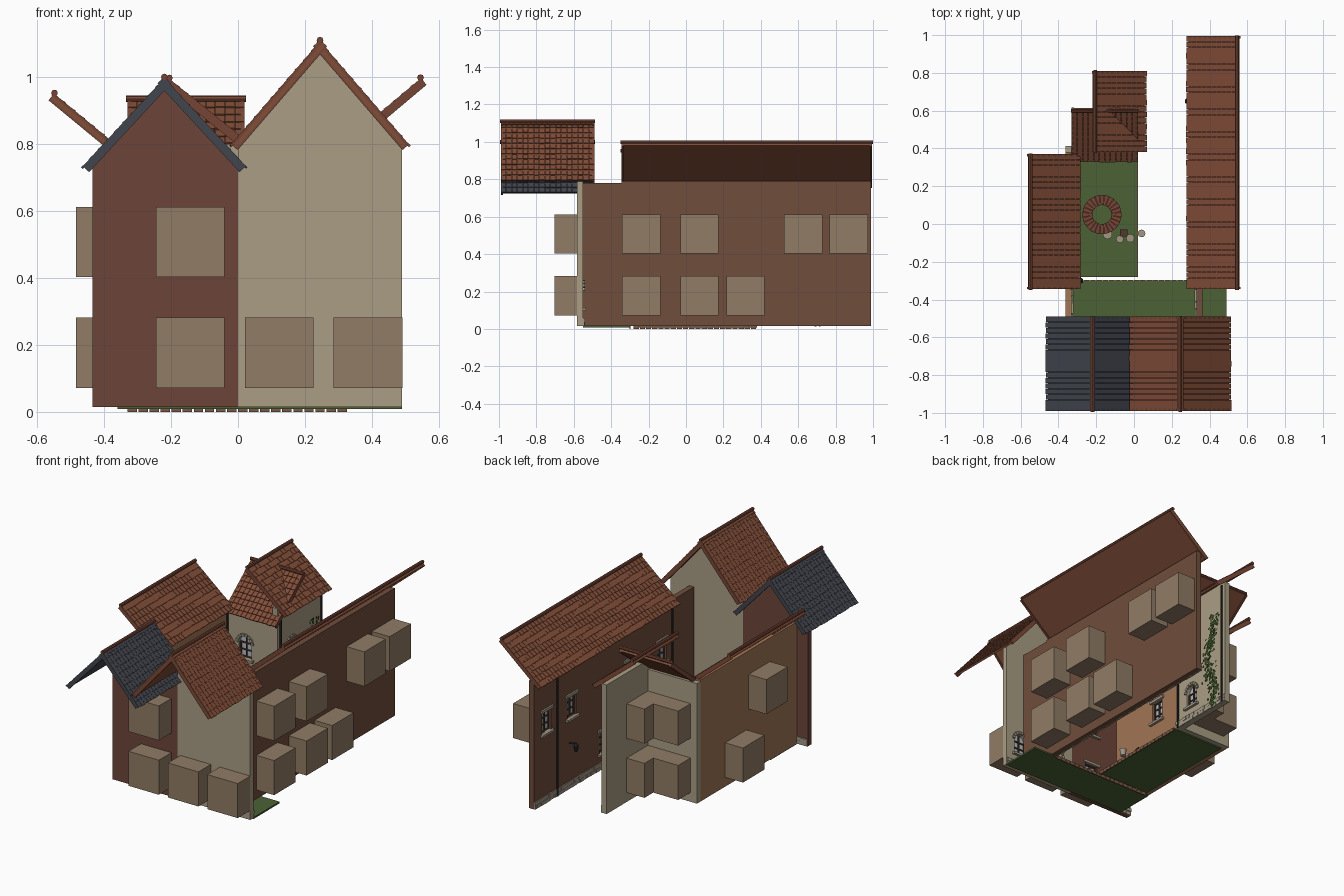
import bpy, bmesh, math, random
from mathutils import Matrix, Vector

if "Cube" in bpy.data.objects:
    bpy.data.objects.remove(bpy.data.objects["Cube"])
random.seed(4)
pi = math.pi
MATS = {}
COL = dict(brick=(.15, .06, .04), brown=(.16, .075, .045), cream=(.40, .34, .23), tan=(.36, .18, .09),
           room=(.28, .20, .13), tile=(.22, .075, .04), slate=(.055, .06, .075), trim=(.18, .06, .035),
           wood=(.08, .04, .025), stone=(.36, .31, .24), glass=(.45, .5, .55), grass=(.07, .12, .035),
           iron=(.02, .02, .02), leaf=(.04, .08, .02), curb=(.2, .1, .06))


def finish(name, bm, col, solid=True):
    if solid:
        bmesh.ops.recalc_face_normals(bm, faces=bm.faces[:])
    me = bpy.data.meshes.new(name)
    bm.to_mesh(me)
    bm.free()
    if col:
        if col not in MATS:
            MATS[col] = bpy.data.materials.new(col)
            MATS[col].diffuse_color = (*COL[col], 1)
        me.materials.append(MATS[col])
    ob = bpy.data.objects.new(name, me)
    bpy.context.scene.collection.objects.link(ob)
    return ob


def box(bm, M, lo, hi):
    lo, hi = Vector(lo), Vector(hi)
    T = M @ Matrix.Translation((lo + hi) / 2) @ Matrix.Diagonal((*(hi - lo), 1))
    return bmesh.ops.create_cube(bm, size=1, matrix=T)['verts']


def prism(bm, M, pts, y0, y1):
    a = [bm.verts.new(M @ Vector((x, y0, z))) for x, z in pts]
    b = [bm.verts.new(M @ Vector((x, y1, z))) for x, z in pts]
    bm.faces.new(a)
    bm.faces.new(b[::-1])
    n = len(pts)
    for i in range(n):
        bm.faces.new((a[i], b[i], b[(i + 1) % n], a[(i + 1) % n]))


def rod(bm, p, q, r, seg=8, r2=None):
    p, q = Vector(p), Vector(q)
    T = Matrix.Translation((p + q) / 2) @ (q - p).to_track_quat('Z', 'Y').to_matrix().to_4x4()
    bmesh.ops.create_cone(bm, cap_ends=True, segments=seg, radius1=r, radius2=r if r2 is None else r2,
                          depth=(q - p).length, matrix=T)


I = Matrix.Identity(4)
W, H, T = .043, .065, .033      # half window width, half window height, wall thickness
rooms, frames, glass, trims, stones = [bmesh.new() for _ in range(5)]


# Wall in local axes: x along the wall, +y into the courtyard; windows are (x, z, arched)
def wall(name, col, origin, angle, profile, windows=()):
    M = Matrix.Translation(origin) @ Matrix.Rotation(angle, 4, 'Z')
    bm = bmesh.new()
    prism(bm, M, profile, -T, 0)
    ob = finish(name, bm, col)
    cut = bmesh.new()
    for x, z, arched in windows:
        if arched:
            arc = [(x + W * math.cos(t * pi / 8), z + .025 + W * math.sin(t * pi / 8)) for t in range(9)]
            for t in range(8):      # arch stones
                R = M @ Matrix.Translation((x, 0, z + .025)) @ Matrix.Rotation(-(t + .5) * pi / 8, 4, 'Y')
                box(trims, R, (W, -.02, -.008), (W + .016, .009, .008))
        else:
            arc = [(x + W, z + H), (x - W, z + H)]
            box(trims, M, (x - W - .015, -.02, z + H), (x + W + .015, .01, z + H + .016))
        outline = [(x - W, z - H), (x + W, z - H)] + arc
        prism(cut, M, outline, -T - .02, .02)
        prism(glass, M, outline, -.022, -.019)
        # sill, frame bars
        box(trims, M, (x - W - .015, -.02, z - H - .014), (x + W + .015, .016, z - H))
        top = z + (.025 if arched else H)
        for bx in (-W + .004, 0, W - .004):
            box(frames, M, (x + bx - .004, -.024, z - H), (x + bx + .004, -.012, z + H if bx == 0 else top))
        for bz in (z - H + .004, z - .02, z + .022, top - .004):
            box(frames, M, (x - W, -.024, bz - .003), (x + W, -.012, bz + .003))
        # open-fronted room behind the window
        vs = box(rooms, M, (x - .1025, -T - .12, z - .105), (x + .1025, -T, z + .105))
        inner = M.to_3x3() @ Vector((0, 1, 0))
        fs = {f for v in vs for f in v.link_faces if f.normal.dot(inner) > .9 or
              (f.calc_center_median() - M @ Vector((x, -T, z))).length < 1e-4}
        bmesh.ops.delete(rooms, geom=list(fs), context='FACES_ONLY')
    if windows:
        c = finish(name + '_cutter', cut, None)
        c.hide_render = True
        c.hide_set(True)
        m = ob.modifiers.new('openings', 'BOOLEAN')
        m.operation, m.object, m.solver = 'DIFFERENCE', c, 'EXACT'
    else:
        cut.free()
    # plinth stones
    x0, x1 = min(p[0] for p in profile), max(p[0] for p in profile)
    for row in range(2):
        x = x0
        while x < x1 - .01:
            e = min(x1, x + random.uniform(.03, .055))
            box(stones, M, (x + .001, -.005, .015 + row * .022), (e - .001, random.uniform(.005, .01), .036 + row * .022))
            x = e


def rect(a, b, h):
    return [(a, .015), (b, .015), (b, h), (a, h)]


LO, UP = .177, .507
wall('front_brick_wall', 'brick', (0, -.55, 0), 0,
     [(-.435, .015), (0, .015), (0, .735), (-.2175, .97), (-.435, .735)], [(-.143, LO, 0), (-.143, UP, 0)])
wall('front_cream_wall', 'cream', (0, -.55, 0), 0,
     [(0, .015), (.49, .015), (.49, .795), (.245, 1.085), (0, .795)], [(.123, LO, 1), (.388, LO, 1)])
wall('right_wall', 'brown', (.33, 0, 0), pi / 2, rect(-.345, .99, .79),
     [(y, UP, 0) for y in (-.24, .072, .627, .87)] + [(y, LO, 0) for y in (-.24, .072, .318)])
wall('right_wall_link', 'brown', (.33, 0, 0), pi / 2, rect(-.55, -.345, .78))
wall('left_wall', 'tan', (-.33, 0, 0), -pi / 2, rect(-.38, .345, .755), [(.185, UP, 0), (-.04, LO, 0)])
wall('left_wall_link', 'tan', (-.33, 0, 0), -pi / 2, rect(.345, .55, .755))
wall('back_wall', 'cream', (0, .38, 0), pi, rect(T, .363, .745), [(.218, UP, 1), (.218, LO, 1)])
wall('alley_wall', 'cream', (0, 0, 0), -pi / 2, rect(-.81, -.38, .80), [(-.515, UP, 1), (-.515, LO, 1)])
finish('rooms', rooms, 'room')
finish('window_frames', frames, 'wood')
finish('window_glass', glass, 'glass')
finish('window_trims', trims, 'stone')
finish('plinth_stones', stones, 'stone')


# Tiled roof slope: eave from p0 to p1, q0 is the ridge point above p0
def roof(name, col, p0, p1, q0, trim='trim'):
    p0, p1, q0 = map(Vector, (p0, p1, q0))
    if (p1 - p0).cross(q0 - p0).z < 0:
        p0, p1, q0 = p1, p0, q0 + p1 - p0
    u, v = (p1 - p0).normalized(), (q0 - p0).normalized()
    wid, ln = (p1 - p0).length, (q0 - p0).length
    M = Matrix((u, v, u.cross(v))).transposed().to_4x4()
    M.translation = p0
    bm = bmesh.new()
    box(bm, M, (0, .004, -.022), (wid, ln, -.010))
    nr, nc = round(ln / .036), round(wid / .03)
    for r in range(nr):
        for c in range(nc):
            R = M @ Matrix.Translation(((c + .5) * wid / nc, (r + .5) * ln / nr, -.006)) @ Matrix.Rotation(-.12, 4, 'X')
            cw, rl = wid / nc * .94, ln / nr * 1.12
            box(bm, R, (-cw / 2, -rl / 2 - random.uniform(0, .004), -.004), (cw / 2, rl / 2, .003))
    finish(name + '_tiles', bm, col)
    bm = bmesh.new()
    for x in (0, wid - .012):       # barge boards
        box(bm, M, (x, 0, -.028), (x + .012, ln, -.002))
    finish(name + '_barge_boards', bm, trim)
    bm = bmesh.new()                # ridge cap
    rod(bm, q0 - u * .004, q0 + u * (wid + .004), .010)
    finish(name + '_ridge_cap', bm, 'trim')


for s in (-1, 1):
    roof('front_slate_roof', 'slate', (-.22 + s * .245, -.99, .735), (-.22 + s * .245, -.49, .735), (-.22, -.99, 1.0), 'slate')
    roof('front_tile_roof', 'tile', (.245 + s * .267, -.99, .80), (.245 + s * .267, -.49, .80), (.245, -.99, 1.11))
roof('right_roof', 'tile', (.28, -.345, .775), (.28, .995, .775), (.545, -.345, .998))
roof('left_roof', 'tile', (-.285, -.345, .735), (-.285, .37, .735), (-.548, -.345, .952))
roof('back_roof', 'tile', (-.33, .33, .72), (.02, .33, .72), (-.33, .6, .935))
roof('alley_roof', 'tile', (.065, .38, .78), (.065, .81, .78), (-.205, .38, .997))

# Grass patches and their kerbs
bm = bmesh.new()
box(bm, I, (-.36, -.55, .008), (.49, -.30, .018))
box(bm, I, (-.33, -.28, .008), (.02, .38, .018))
finish('grass', bm, 'grass')
bm = bmesh.new()
for i in range(20):
    box(bm, I, (-.33 + i * .033, -.302, 0), (-.302 + i * .033, -.296, .02))
    box(bm, I, (.016, -.28 + i * .033, 0), (.022, -.252 + i * .033, .02))
finish('kerb_stones', bm, 'curb')

# Round brick well
bm = bmesh.new()
for k in range(3):
    for i in range(24):
        R = Matrix.Translation((-.17, .05, 0)) @ Matrix.Rotation((i + k % 2 * .5) * pi / 12, 4, 'Z')
        prism(bm, R @ Matrix.Rotation(pi / 2, 4, 'X'),
              [(.05, .006), (.103, .012), (.103, -.012), (.05, -.006)], .015 + k * .022, .035 + k * .022)
finish('well', bm, 'trim')

# Pots and a crate beside the well
bm = bmesh.new()
for x, y, r in ((-.14, -.055, .025), (-.075, -.08, .02), (-.02, -.075, .022), (.04, -.05, .02)):
    rod(bm, (x, y, .015), (x, y, .055), r * .75, 12, r)
finish('pots', bm, 'stone')
bm = bmesh.new()
box(bm, I, (-.075, -.065, .015), (-.035, -.03, .06))
finish('crate', bm, 'wood')

# Drainpipes, wall lamps and window balcony rails
bm = bmesh.new()
for x, y, h in ((.322, .775, .78), (.322, -.33, .78), (-.322, .36, .74), (.008, .40, .78), (.008, .79, .78)):
    rod(bm, (x, y, .015), (x, y, h), .006, 6)
finish('drainpipes', bm, 'iron')
bm = bmesh.new()
for x, y, s in ((.33, .65, -1), (-.33, -.3, 1)):
    rod(bm, (x, y, .29), (x + s * .045, y, .30), .004, 6)
    rod(bm, (x + s * .045, y, .25), (x + s * .045, y, .285), .009, 6, .015)
    rod(bm, (x + s * .045, y, .285), (x + s * .045, y, .302), .018, 6, .003)
finish('wall_lamps', bm, 'iron')
bm = bmesh.new()
for z in (.425, .475):
    box(bm, I, (.04, .44, z), (.046, .59, z + .005))
    for y in (.44, .585):
        box(bm, I, (0, y, z), (.046, y + .005, z + .005))
for i in range(11):
    box(bm, I, (.041, .44 + i * .0147, .425), (.045, .443 + i * .0147, .478))
finish('balcony_rail', bm, 'iron')

# Ivy leaves
bm = bmesh.new()
for i in range(420):
    z = random.uniform(.02, .62)
    y = .69 + .03 * math.sin(z * 14) + random.gauss(0, .022)
    p = Vector((random.uniform(.003, .014), min(y, .79), z))
    if i > 330:
        p = Vector((-.33 + random.uniform(.003, .012), -.06 + random.gauss(0, .025), random.uniform(.02, .3)))
    R = Matrix.Translation(p) @ Matrix.Rotation(pi / 2 + random.uniform(-.5, .5), 4, 'Y') @ Matrix.Rotation(random.uniform(0, 6), 4, 'Z')
    bmesh.ops.create_circle(bm, cap_ends=True, segments=5, radius=.009, matrix=R)
finish('ivy', bm, 'leaf', False)

for m in bpy.data.materials:
    if m.users and not m.is_grease_pencil:
        m.use_nodes = True
        m.node_tree.nodes["Principled BSDF"].inputs["Base Color"].default_value = m.diffuse_color
